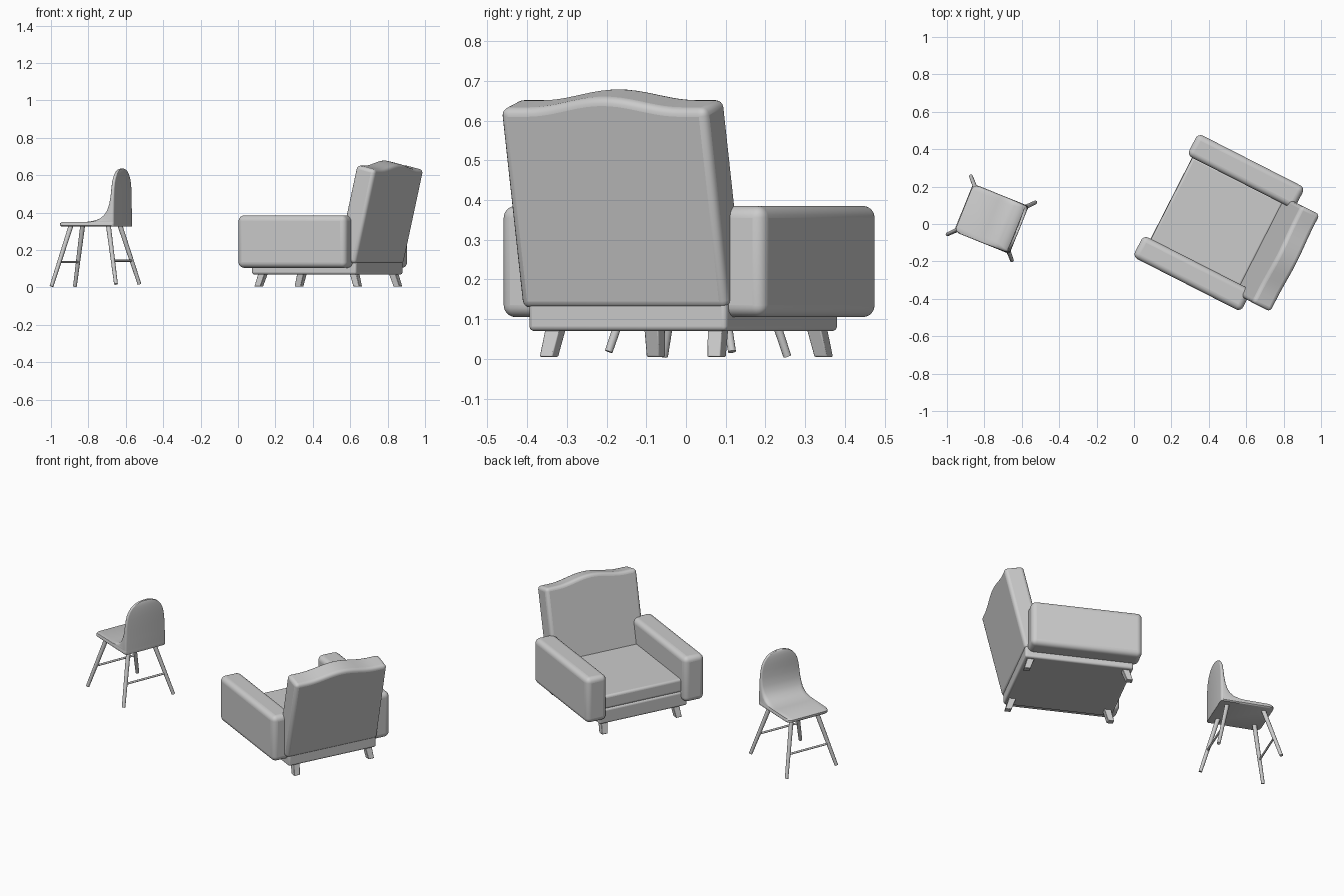
import bpy, bmesh
from math import sin, cos, pi, radians
from mathutils import Matrix, Vector

if "Cube" in bpy.data.objects:
    bpy.data.objects.remove(bpy.data.objects["Cube"])

ARM_ROT = Matrix.Rotation(radians(-27), 4, 'Z')    # armchair: local x = backwards
SIDE_ROT = Matrix.Rotation(radians(-22), 4, 'Z')   # side chair


def finish(name, bm, rot, bevel=0, segs=4):
    bmesh.ops.recalc_face_normals(bm, faces=bm.faces)
    me = bpy.data.meshes.new(name)
    bm.to_mesh(me)
    bm.free()
    ob = bpy.data.objects.new(name, me)
    bpy.context.collection.objects.link(ob)
    ob.matrix_world = rot
    if bevel:
        m = ob.modifiers.new("round", 'BEVEL')
        m.width, m.segments = bevel, segs
        m.limit_method, m.angle_limit = 'ANGLE', radians(40)
    bpy.ops.object.select_all(action='DESELECT')
    ob.select_set(True)
    bpy.context.view_layer.objects.active = ob
    bpy.ops.object.shade_smooth_by_angle(angle=radians(40))
    return ob


def loft(name, rings, rot, bevel=0, segs=4):
    bm = bmesh.new()
    vs = [[bm.verts.new(p) for p in r] for r in rings]
    n = len(rings[0])
    for a, b in zip(vs, vs[1:]):
        for i in range(n):
            j = (i + 1) % n
            bm.faces.new((a[i], a[j], b[j], b[i]))
    bm.faces.new(vs[0])
    bm.faces.new(vs[-1])
    return finish(name, bm, rot, bevel, segs)


def box(name, x, y, z, rot, bevel, segs=4):
    return loft(name, [[(x[0], y[0], h), (x[1], y[0], h), (x[1], y[1], h), (x[0], y[1], h)]
                       for h in z], rot, bevel, segs)


def rod(name, a, b, r1, r2, rot):
    a, b = Vector(a), Vector(b)
    d = b - a
    bm = bmesh.new()
    m = Matrix.Translation((a + b) / 2) @ d.to_track_quat('Z', 'Y').to_matrix().to_4x4()
    bmesh.ops.create_cone(bm, cap_ends=True, segments=16, radius1=r1, radius2=r2,
                          depth=d.length, matrix=m)
    return finish(name, bm, rot)


# Armchair base, cushion and arms
box("armchair_base", (.115, .742), (-.069, .49), (.07, .16), ARM_ROT, .012)
box("seat_cushion", (.117, .66), (-.04, .465), (.158, .24), ARM_ROT, .014)
box("arm_left", (.073, .722), (-.159, -.03), (.105, .385), ARM_ROT, .03, 6)
box("arm_right", (.085, .727), (.457, .588), (.105, .385), ARM_ROT, .03, 6)

# Leaning backrest with a wavy top edge
lean = radians(13.5)
outline = [(-1, 0), (1, 0)]
for i in range(25):
    s = 1 - i / 12
    outline.append((s, .518 + (.028 * cos(s / .75 * pi / 2) ** 2 if abs(s) < .75 else 0)))
loft("backrest", [[(.745 + h * sin(lean) - n * cos(lean), .204 + .291 * s,
                    .125 + h * cos(lean) + n * sin(lean)) for s, h in outline]
                  for n in (0, .115)], ARM_ROT, .02)

# Square armchair legs, splayed fore and aft
for i, (x, dx) in enumerate(((.145, -.012), (.715, .012))):
    for j, (y, dy) in enumerate(((-.013, -.004), (.453, .004))):
        rings = []
        for z, k, w in ((.005, 1, .018), (.08, -1, .02)):
            cx, cy = x + dx * k, y + dy * k
            rings.append([(cx - w, cy - w, z), (cx + w, cy - w, z),
                          (cx + w, cy + w, z), (cx - w, cy + w, z)])
        loft(f"armchair_leg_{i}{j}", rings, ARM_ROT, .003, 2)


# Side chair shell: rounded slices (height, front edge, half width)
def slice_ring(z, front, w, back=-.558):
    pts = []
    depth = back - front
    corners = ((1, -1, 270), (1, 1, 0), (-1, 1, 90), (-1, -1, 180))
    for sx, sy, start in corners:
        r = min(.03 if sx < 0 else .012, depth * .4, w * .6)
        cx = back - r if sx > 0 else front + r
        for k in range(5):
            t = radians(start + k * 22.5)
            pts.append((cx + r * cos(t), -.26 + sy * (w - r) + r * sin(t), z))
    return pts


shell = [(.325, -.868, .132), (.331, -.875, .138), (.343, -.875, .138), (.349, -.868, .136),
         (.351, -.72, .136), (.356, -.685, .136), (.366, -.65, .136), (.385, -.622, .136),
         (.41, -.602, .135), (.445, -.588, .133), (.49, -.58, .130), (.53, -.577, .125),
         (.56, -.576, .118), (.585, -.575, .106), (.605, -.574, .090), (.62, -.573, .070),
         (.63, -.572, .045), (.635, -.570, .020)]
loft("side_chair_shell", [slice_ring(*s) for s in shell], SIDE_ROT)

# Side chair legs and the stretchers joining each pair
for side, fx, tx, fz in (("front", -.904, -.825, .006), ("rear", -.532, -.61, .018)):
    ends = []
    for hand, fy, ty in (("left", -.425, -.34), ("right", -.09, -.175)):
        foot, top = Vector((fx, fy, fz)), Vector((tx, ty, .332))
        rod(f"side_chair_{side}_{hand}_leg", foot, top, .010, .013, SIDE_ROT)
        ends.append(foot.lerp(top, .4))
    rod(f"side_chair_{side}_stretcher", ends[0], ends[1], .006, .006, SIDE_ROT)
